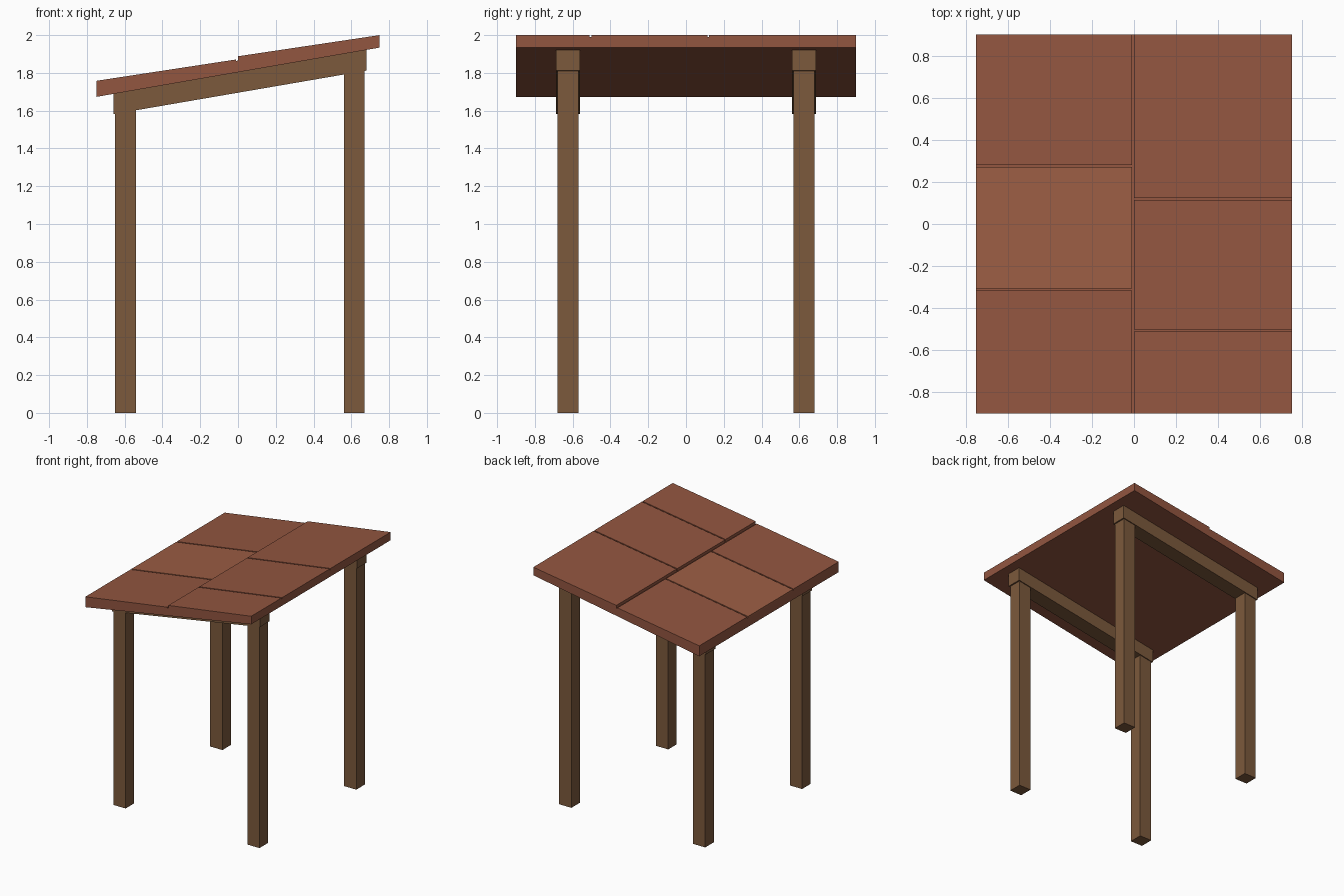
import bpy, bmesh

if "Cube" in bpy.data.objects:
    bpy.data.objects.remove(bpy.data.objects["Cube"])


def material(name, color):
    m = bpy.data.materials.new(name)
    m.diffuse_color = (*color, 1)
    m.use_nodes = True
    m.node_tree.nodes["Principled BSDF"].inputs["Base Color"].default_value = m.diffuse_color
    return m


wood = material("wood", (0.20, 0.10, 0.045))
clay = material("clay", (0.29, 0.092, 0.051))
clay_light = material("light clay", (0.33, 0.11, 0.057))


def extrude_y(name, profile, y0, y1, mat):
    """Solid from an x-z outline drawn out along y."""
    bm = bmesh.new()
    face = bm.faces.new([bm.verts.new((x, y0, z)) for x, z in profile])
    out = bmesh.ops.extrude_face_region(bm, geom=[face])
    moved = [g for g in out["geom"] if isinstance(g, bmesh.types.BMVert)]
    bmesh.ops.translate(bm, verts=moved, vec=(0, y1 - y0, 0))
    bmesh.ops.recalc_face_normals(bm, faces=bm.faces)
    mesh = bpy.data.meshes.new(name)
    bm.to_mesh(mesh)
    bm.free()
    mesh.materials.append(mat)
    obj = bpy.data.objects.new(name, mesh)
    bpy.context.collection.objects.link(obj)
    return obj


def beam_bottom(x):
    return 1.695 + 0.172 * x


# Posts and sloping beams, front and back
for side, yc in (("front", -0.625), ("back", 0.625)):
    for end, x0, x1 in (("low", -0.65, -0.54), ("high", 0.56, 0.67)):
        extrude_y(f"{side}_{end}_post",
                  [(x0, 0), (x1, 0), (x1, beam_bottom(x1) + 0.02), (x0, beam_bottom(x0) + 0.02)],
                  yc - 0.055, yc + 0.055, wood)
    a, b = -0.66, 0.68
    extrude_y(f"{side}_beam",
              [(a, beam_bottom(a)), (b, beam_bottom(b)), (b, beam_bottom(b) + 0.112), (a, beam_bottom(a) + 0.112)],
              yc - 0.0625, yc + 0.0625, wood)

# Roof base slab
extrude_y("roof_base",
          [(-0.75, 1.673), (0.75, 1.934), (0.75, 1.99), (0, 1.865), (-0.75, 1.748)],
          -0.9, 0.9, clay)

# Roof panels: lower row and upper row, separated by thin grooves
low = [(-0.75, 1.746), (-0.01, 1.861), (-0.01, 1.871), (-0.75, 1.758)]
high = [(0, 1.863), (0.75, 1.988), (0.75, 2.0), (0, 1.888)]
rows = (("lower", low, (-0.9, -0.312, 0.276, 0.9)),
        ("upper", high, (-0.9, -0.506, 0.118, 0.9)))
for row, profile, cuts in rows:
    for i in range(3):
        y0 = cuts[i] + (0.005 if i > 0 else 0)
        y1 = cuts[i + 1] - (0.005 if i < 2 else 0)
        mat = clay_light if row == "lower" and i == 1 else clay
        extrude_y(f"{row}_roof_panel_{i + 1}", profile, y0, y1, mat)
